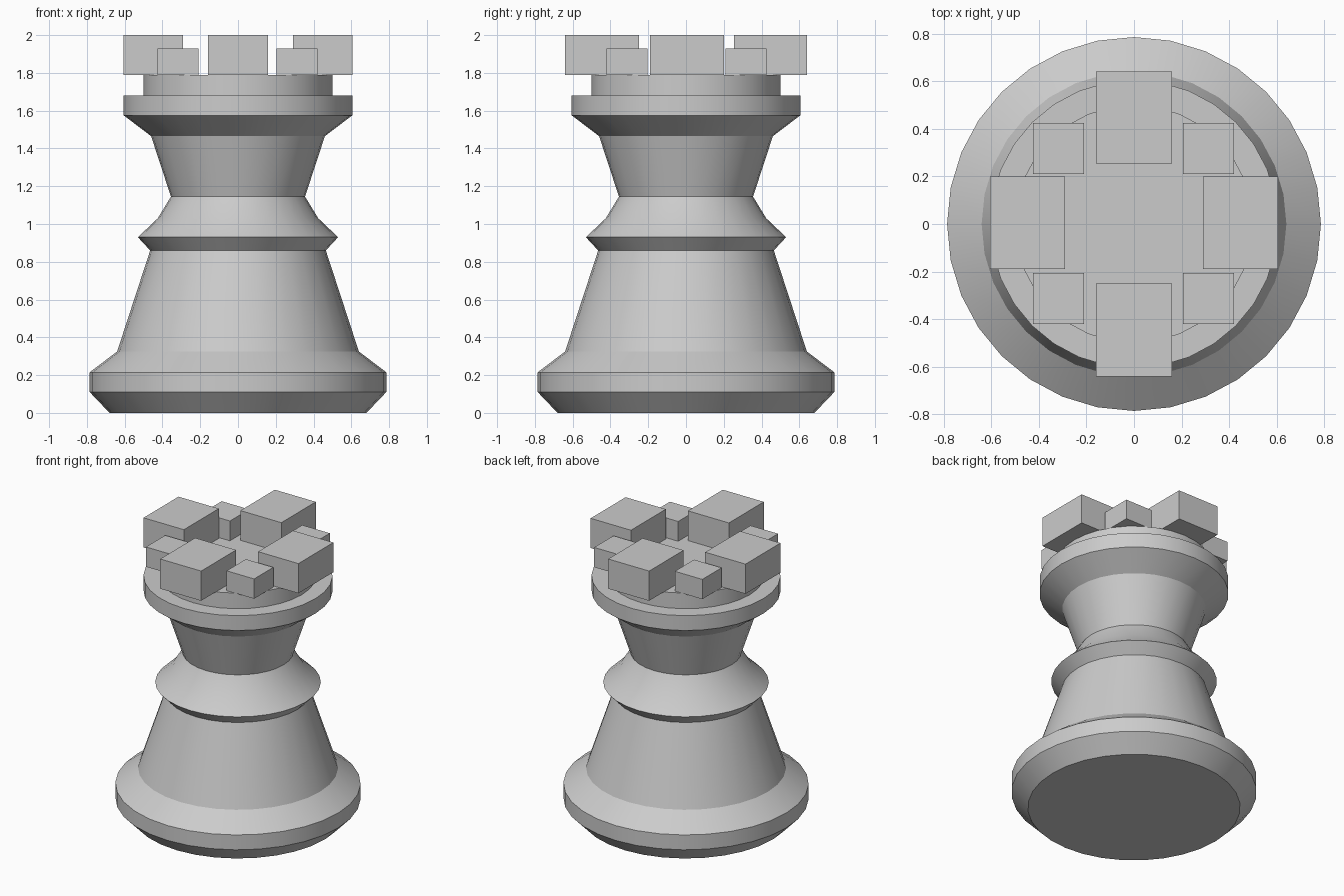
import bpy
import bmesh
from math import cos, sin, tau, radians

cube = bpy.data.objects.get("Cube")
if cube:
    bpy.data.objects.remove(cube, do_unlink=True)

GREY = (0.6, 0.6, 0.6, 1.0)
stone = bpy.data.materials.new("grey stone")
stone.use_nodes = True
stone.diffuse_color = GREY
stone.node_tree.nodes["Principled BSDF"].inputs["Base Color"].default_value = GREY


def add_object(name, bm):
    bmesh.ops.recalc_face_normals(bm, faces=bm.faces)
    mesh = bpy.data.meshes.new(name)
    bm.to_mesh(mesh)
    bm.free()
    mesh.materials.append(stone)
    obj = bpy.data.objects.new(name, mesh)
    bpy.context.collection.objects.link(obj)
    return obj


def lathe(name, profile, sides=32):
    """Turn (radius, height) points around z and cap both ends."""
    bm = bmesh.new()
    rings = [[bm.verts.new((r * cos(tau * i / sides), r * sin(tau * i / sides), z))
              for i in range(sides)] for r, z in profile]
    for low, high in zip(rings, rings[1:]):
        for i in range(sides):
            j = (i + 1) % sides
            bm.faces.new((low[i], low[j], high[j], high[i]))
    bm.faces.new(rings[0][::-1])
    bm.faces.new(rings[-1])
    obj = add_object(name, bm)
    bpy.ops.object.select_all(action="DESELECT")
    obj.select_set(True)
    bpy.context.view_layer.objects.active = obj
    bpy.ops.object.shade_smooth_by_angle(angle=radians(30))


def block(name, x, y, z):
    """Box between the given (low, high) ranges."""
    bm = bmesh.new()
    bmesh.ops.create_cube(bm, size=1)
    for v in bm.verts:
        v.co = [pair[c > 0] for pair, c in zip((x, y, z), v.co)]
    add_object(name, bm)


# Turned body: foot, tapered shaft, collar, flared neck, rim and top drum
lathe("turned_body", [
    (0.68, 0), (0.785, 0.11), (0.785, 0.215), (0.64, 0.325),
    (0.465, 0.86), (0.53, 0.93), (0.425, 1.03), (0.355, 1.145),
    (0.46, 1.465), (0.605, 1.575), (0.605, 1.68), (0.5, 1.68), (0.5, 1.79)])

# Tall battlements on the four sides
TALL = (1.79, 2.0)
block("left_battlement", (0.29, 0.605), (-0.19, 0.2), TALL)
block("right_battlement", (-0.605, -0.29), (-0.19, 0.2), TALL)
block("back_battlement", (-0.16, 0.16), (0.255, 0.64), TALL)
block("front_battlement", (-0.16, 0.16), (-0.64, -0.25), TALL)

# Short battlements on the four corners
SHORT = (1.79, 1.93)
for side, x in (("left", (0.205, 0.42)), ("right", (-0.425, -0.21))):
    for end, y in (("back", (0.21, 0.425)), ("front", (-0.42, -0.205))):
        block(f"{end}_{side}_corner_battlement", x, y, SHORT)
